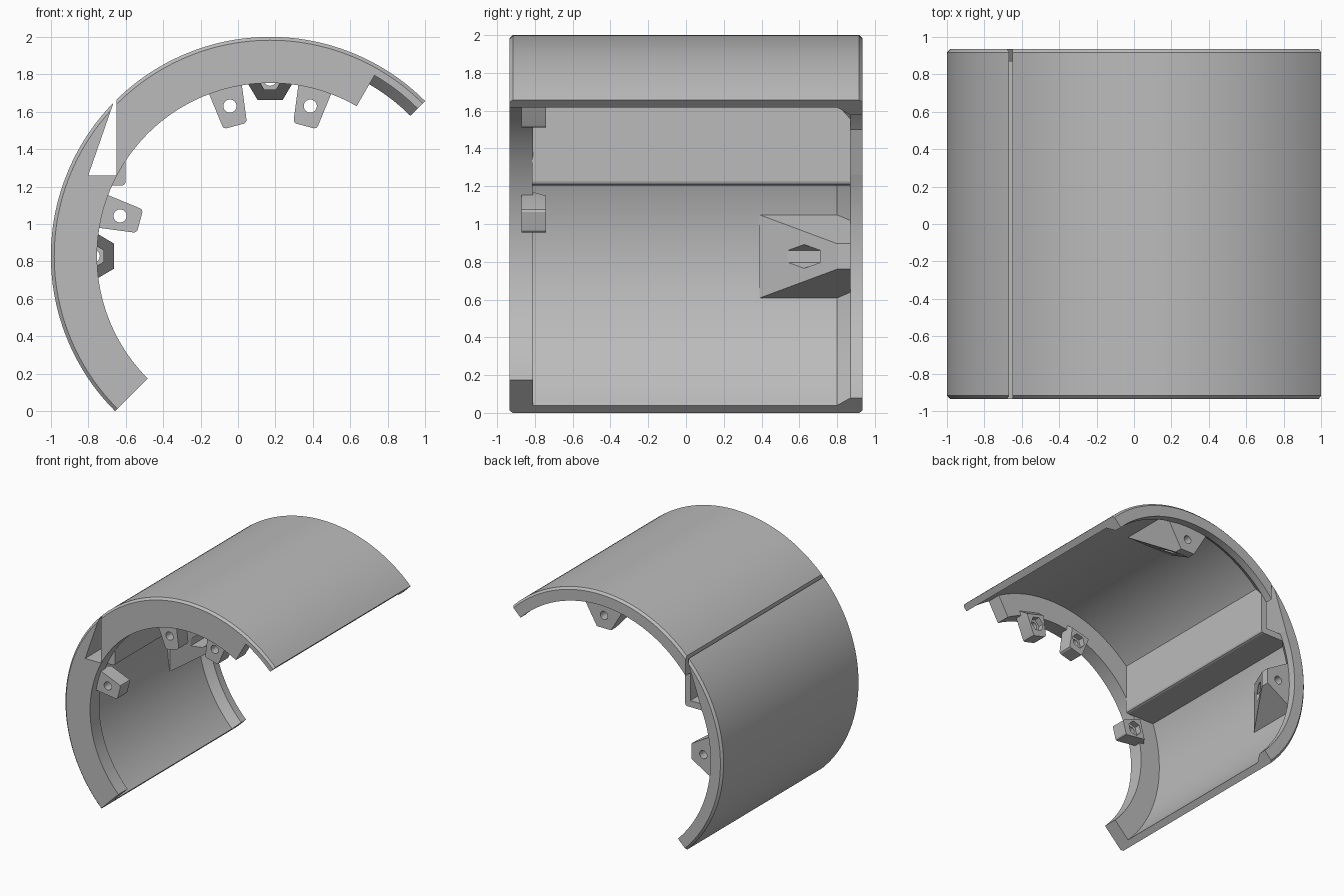
import bpy, bmesh, math
from mathutils import Vector

if "Cube" in bpy.data.objects:
    bpy.data.objects.remove(bpy.data.objects["Cube"], do_unlink=True)

R = 1.1716                      # outer radius
CX, CZ = R - 1, 2 - R           # arc axis, running along y
INNER, FLANGE, LIP = 1.115, 0.925, 1.06
END = 0.935                     # half length
STEP = 1.875                    # degrees per facet

grey = bpy.data.materials.new("light_grey")
grey.use_nodes = True
grey.diffuse_color = (0.5, 0.5, 0.5, 1)
grey.node_tree.nodes["Principled BSDF"].inputs["Base Color"].default_value = (0.5, 0.5, 0.5, 1)


def make(name, bm):
    bmesh.ops.recalc_face_normals(bm, faces=bm.faces)
    mesh = bpy.data.meshes.new(name)
    bm.to_mesh(mesh)
    bm.free()
    obj = bpy.data.objects.new(name, mesh)
    bpy.context.collection.objects.link(obj)
    mesh.materials.append(grey)
    return obj


def polar(a, u, r, y):
    """Point at radius r and tangent offset u, for the direction a in degrees."""
    c, s = math.cos(math.radians(a)), math.sin(math.radians(a))
    return Vector((CX + r * c - u * s, y, CZ + r * s + u * c))


def sector(name, profile, start, steps):
    """Sweep a closed (radius, y) profile around the axis."""
    bm = bmesh.new()
    rings = [[bm.verts.new(polar(start + i * STEP, 0, r, y)) for r, y in profile]
             for i in range(steps + 1)]
    n = len(profile)
    for a, b in zip(rings, rings[1:]):
        for j in range(n):
            k = (j + 1) % n
            bm.faces.new((a[j], a[k], b[k], b[j]))
    bm.faces.new(rings[0])
    bm.faces.new(rings[-1])
    return make(name, bm)


def hull(name, points):
    bm = bmesh.new()
    verts = [bm.verts.new(p) for p in points]
    bmesh.ops.convex_hull(bm, input=verts)
    bmesh.ops.delete(bm, geom=[v for v in bm.verts if not v.link_faces], context='VERTS')
    bmesh.ops.dissolve_limit(bm, angle_limit=0.01, verts=bm.verts, edges=bm.edges)
    return make(name, bm)


def bar(name, outline, y0, y1):
    """Prism along y from a convex (x, z) outline."""
    return hull(name, [(x, y, z) for x, z in outline for y in (y0, y1)])


def rod(a, r, radius, sides, y0, y1):
    """Cutter along y: a round hole or a hexagonal nut pocket."""
    ring = [(math.cos(t) * radius, r + math.sin(t) * radius)
            for t in (math.tau * i / sides for i in range(sides))]
    return hull("cutter", [polar(a, u, q, y) for u, q in ring for y in (y0, y1)])


def combine(obj, other, operation):
    mod = obj.modifiers.new("bool", 'BOOLEAN')
    mod.operation, mod.object, mod.solver = operation, other, 'EXACT'
    bpy.context.view_layer.objects.active = obj
    bpy.ops.object.modifier_apply(modifier=mod.name)
    bpy.data.objects.remove(other, do_unlink=True)


# Half-round shell with a deep front flange and a shallow tapered rear lip
ch = 0.018
shell = sector("half_round_shell", [
    (FLANGE, -END), (R - ch, -END), (R, -END + ch), (R, END - ch), (R - ch, END),
    (LIP, END), (LIP, 0.87), (INNER, 0.80), (INNER, -0.81), (FLANGE, -0.81)], 45, 96)

# Flange relief at the right end
combine(shell, sector("cutter", [(0.8, -1), (INNER, -1), (INNER, -0.81), (0.8, -0.81)],
                      45 - 2 * STEP, 10), 'DIFFERENCE')

# Slot housing along the inside, then the slot and its tapered pocket
combine(shell, bar("housing", [(-0.60, 1.65), (-0.60, 1.225), (-0.606, 1.211), (-0.62, 1.205),
                               (-0.90, 1.205), (-0.88, 1.26), (-0.71, 1.56)],
                   -0.815, 0.87), 'UNION')
combine(shell, bar("cutter", [(-0.65, 1.26), (-0.80, 1.26), (-0.668, 1.64), (-0.65, 1.64)],
                   -1, 1), 'DIFFERENCE')
combine(shell, bar("cutter", [(-0.65, 1.6), (-0.668, 1.6), (-0.668, 1.8), (-0.65, 1.8)],
                   -1, 1), 'DIFFERENCE')
parts = [shell]

# Front screw tabs with rounded tips, through holes and nut pockets
for name, a in (("right", 75), ("middle", 105), ("left", 165)):
    points = []
    for s in (-1, 1):
        for y, top in ((-0.87, 0.96), (-0.81, 0.96), (-0.74, 0.91)):
            points += [polar(a, s * (0.065 + (top - 0.735) * 0.136), top, y),
                       polar(a, s * 0.067, 0.738, y),
                       polar(a, s * 0.062, 0.726, y),
                       polar(a, s * 0.050, 0.72, y)]
    tab = hull("front_tab_" + name, points)
    combine(tab, rod(a, 0.83, 0.035, 24, -1, -0.6), 'DIFFERENCE')
    combine(tab, rod(a, 0.83, 0.063, 6, -0.79, -0.6), 'DIFFERENCE')
    parts.append(tab)

# Rear wedge brackets with through holes and nut pockets
for name, a in (("top", 90), ("side", 180)):
    points = []
    for s in (-1, 1):
        points += [polar(a, s * 0.22, r, y) for r in (1.093, 1.13) for y in (0.39, 0.87)]
        points += [polar(a, s * 0.0675, 0.835, y) for y in (0.80, 0.87)]
    bracket = hull("rear_bracket_" + name, points)
    combine(bracket, rod(a, 0.945, 0.035, 24, 0.3, 1), 'DIFFERENCE')
    combine(bracket, rod(a, 0.945, 0.063, 6, 0.3, 0.79), 'DIFFERENCE')
    parts.append(bracket)

# Smooth curved faces, keep hard edges
bpy.ops.object.select_all(action='DESELECT')
for obj in parts:
    obj.select_set(True)
bpy.context.view_layer.objects.active = shell
bpy.ops.object.shade_smooth_by_angle(angle=math.radians(20))
